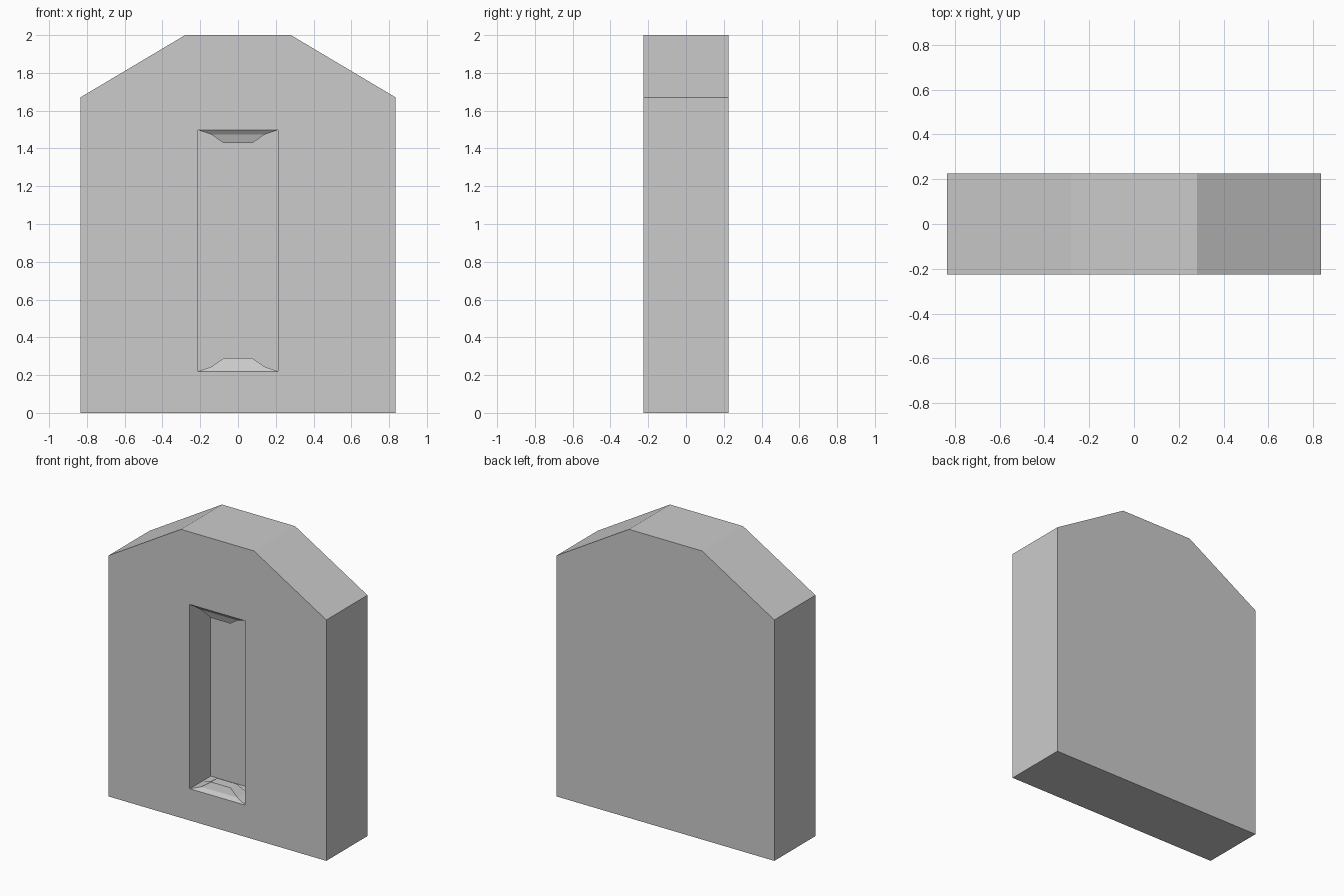
import bpy, bmesh

if "Cube" in bpy.data.objects:
    bpy.data.objects.remove(bpy.data.objects["Cube"])

FRONT, BACK = -0.225, 0.225
NICHE_W, NICHE_LOW, NICHE_HIGH, NICHE_BACK = 0.2125, 0.22, 1.498, 0.005


def make_object(name, bm):
    bmesh.ops.recalc_face_normals(bm, faces=bm.faces)
    mesh = bpy.data.meshes.new(name)
    bm.to_mesh(mesh)
    bm.free()
    obj = bpy.data.objects.new(name, mesh)
    bpy.context.collection.objects.link(obj)
    return obj


def loft(name, rings):
    """Join equal-length rings of points into a capped solid."""
    bm = bmesh.new()
    loops = [[bm.verts.new(p) for p in ring] for ring in rings]
    for a, b in zip(loops, loops[1:]):
        for i in range(len(a)):
            j = (i + 1) % len(a)
            bm.faces.new((a[i], a[j], b[j], b[i]))
    bm.faces.new(loops[0])
    bm.faces.new(loops[-1])
    return make_object(name, bm)


def prism(name, profile, y0, y1):
    return loft(name, [[(x, y, z) for x, z in profile] for y in (y0, y1)])


# Slab with chamfered top corners
half = [(0.835, 0), (0.835, 1.67), (0.28, 2.0)]
slab = prism("slab", half + [(-x, z) for x, z in reversed(half)], FRONT, BACK)

# Rectangular niche cut into the front
w = NICHE_W
cutter = prism("niche_cutter", [(-w, NICHE_LOW), (w, NICHE_LOW), (w, NICHE_HIGH), (-w, NICHE_HIGH)],
               FRONT - 0.1, NICHE_BACK)
cutter.hide_render = True
cut = slab.modifiers.new("niche", 'BOOLEAN')
cut.operation = 'DIFFERENCE'
cut.solver = 'EXACT'
cut.object = cutter

# Stepped, tapering blocks at the niche floor and ceiling:
# half width, rise, front depth, rear depth
tiers = [(w, 0, 0, 0.14), (0.14, 0.025, 0.02, 0.12), (0.075, 0.07, 0.035, 0.105)]
for name, base, sign in (("niche_sill", NICHE_LOW, 1), ("niche_lintel", NICHE_HIGH, -1)):
    loft(name, [[(-hw, FRONT + f, base + sign * r), (hw, FRONT + f, base + sign * r),
                 (hw, FRONT + b, base + sign * r), (-hw, FRONT + b, base + sign * r)]
                for hw, r, f, b in tiers])
